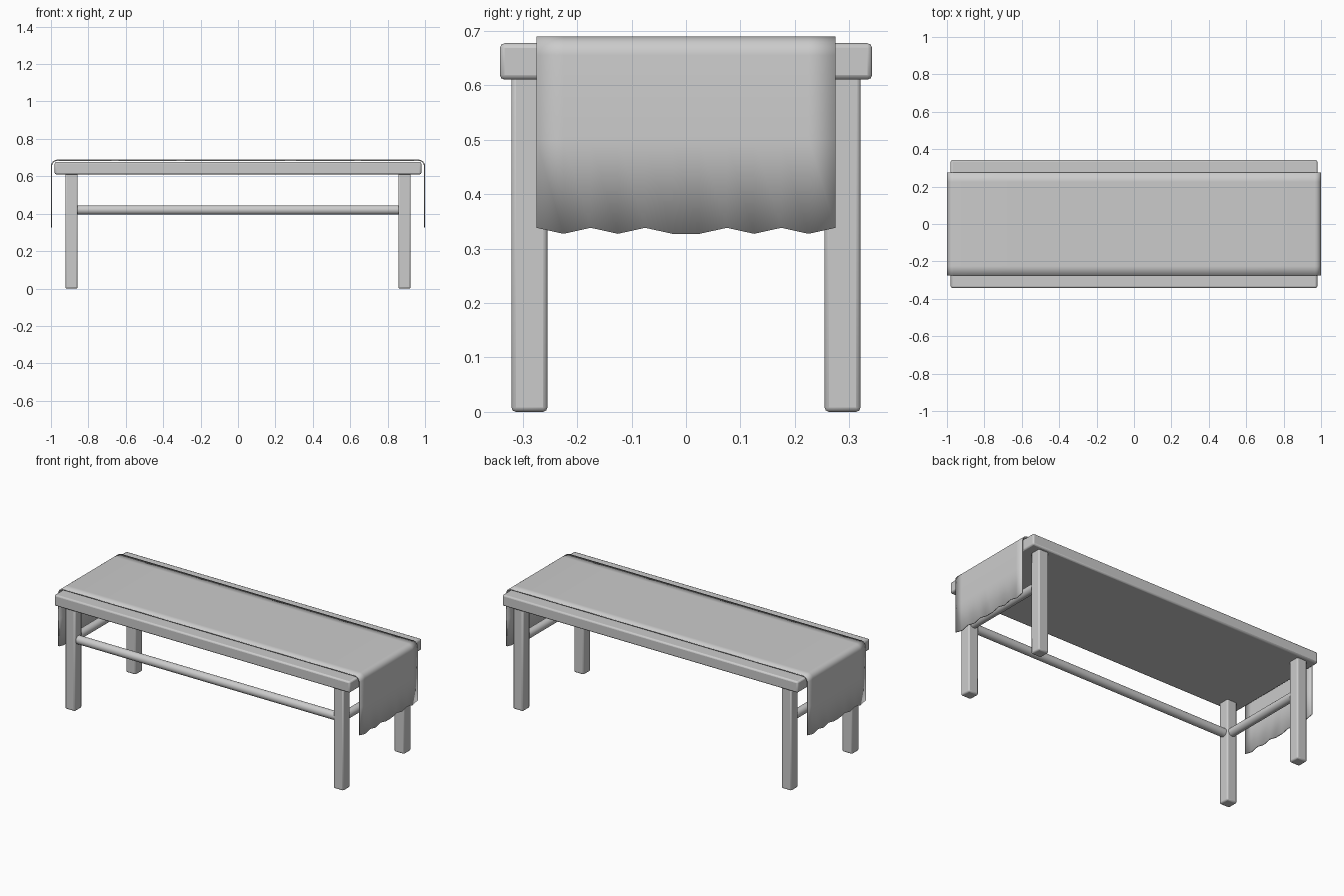
import bpy, bmesh, math

if "Cube" in bpy.data.objects:
    bpy.data.objects.remove(bpy.data.objects["Cube"])


def finish(obj, bevel=0.0, segments=2):
    if bevel:
        mod = obj.modifiers.new("bevel", 'BEVEL')
        mod.width = bevel
        mod.segments = segments
        mod.limit_method = 'ANGLE'
    bpy.ops.object.select_all(action='DESELECT')
    obj.select_set(True)
    bpy.context.view_layer.objects.active = obj
    bpy.ops.object.shade_smooth_by_angle(angle=math.radians(35))
    return obj


def box(name, lo, hi, bevel):
    center = [(a + b) / 2 for a, b in zip(lo, hi)]
    bpy.ops.mesh.primitive_cube_add(size=1, location=center)
    obj = bpy.context.object
    obj.name = name
    obj.scale = [b - a for a, b in zip(lo, hi)]
    bpy.ops.object.transform_apply(location=False, rotation=False, scale=True)
    return finish(obj, bevel)


def rail(name, location, length, rotation):
    bpy.ops.mesh.primitive_cylinder_add(vertices=20, radius=0.025, depth=length,
                                        location=location, rotation=rotation)
    bpy.context.object.name = name
    return finish(bpy.context.object)


# Table top
box("table_top", (-0.98, -0.342, 0.61), (0.98, 0.342, 0.677), 0.009)

# Four square legs
LX, LY, H = 0.89, 0.2875, 0.033
for sx, side in ((-1, "left"), (1, "right")):
    for sy, face in ((-1, "front"), (1, "back")):
        box(f"{face}_{side}_leg", (sx * LX - H, sy * LY - H, 0),
            (sx * LX + H, sy * LY + H, 0.62), 0.008)
    # Short round rail between each end pair of legs
    rail(f"{side}_rail", (sx * LX, 0, 0.42), 2 * LY - H, (math.pi / 2, 0, 0))

# One long round rail at the front only
rail("front_rail", (0, -LY, 0.42), 2 * LX - H, (0, math.pi / 2, 0))

# Table runner: profile swept across y, with uneven hems at both ends
R = 0.031
half = [(0.3, 0.686), (0.65, 0.686)]
for i in range(7):
    a = math.radians(90 - 15 * i)
    half.append((0.966 + R * math.cos(a), 0.655 + R * math.sin(a)))
half += [(0.997, 0.5), (0.997, None)]
profile = [(-x, z) for x, z in reversed(half)] + half

bm = bmesh.new()
rows = []
for j in range(12):
    y = -0.275 + 0.05 * j
    hem = 0.327 if min(j, 11 - j) % 2 else 0.338
    rows.append([bm.verts.new((x, y, hem if z is None else z)) for x, z in profile])
for r0, r1 in zip(rows, rows[1:]):
    for k in range(len(profile) - 1):
        bm.faces.new((r0[k], r0[k + 1], r1[k + 1], r1[k]))
bmesh.ops.recalc_face_normals(bm, faces=bm.faces)
mesh = bpy.data.meshes.new("table_runner")
bm.to_mesh(mesh)
bm.free()
runner = bpy.data.objects.new("table_runner", mesh)
bpy.context.collection.objects.link(runner)
solid = runner.modifiers.new("thickness", 'SOLIDIFY')
solid.thickness = 0.006
solid.offset = 0
finish(runner)
